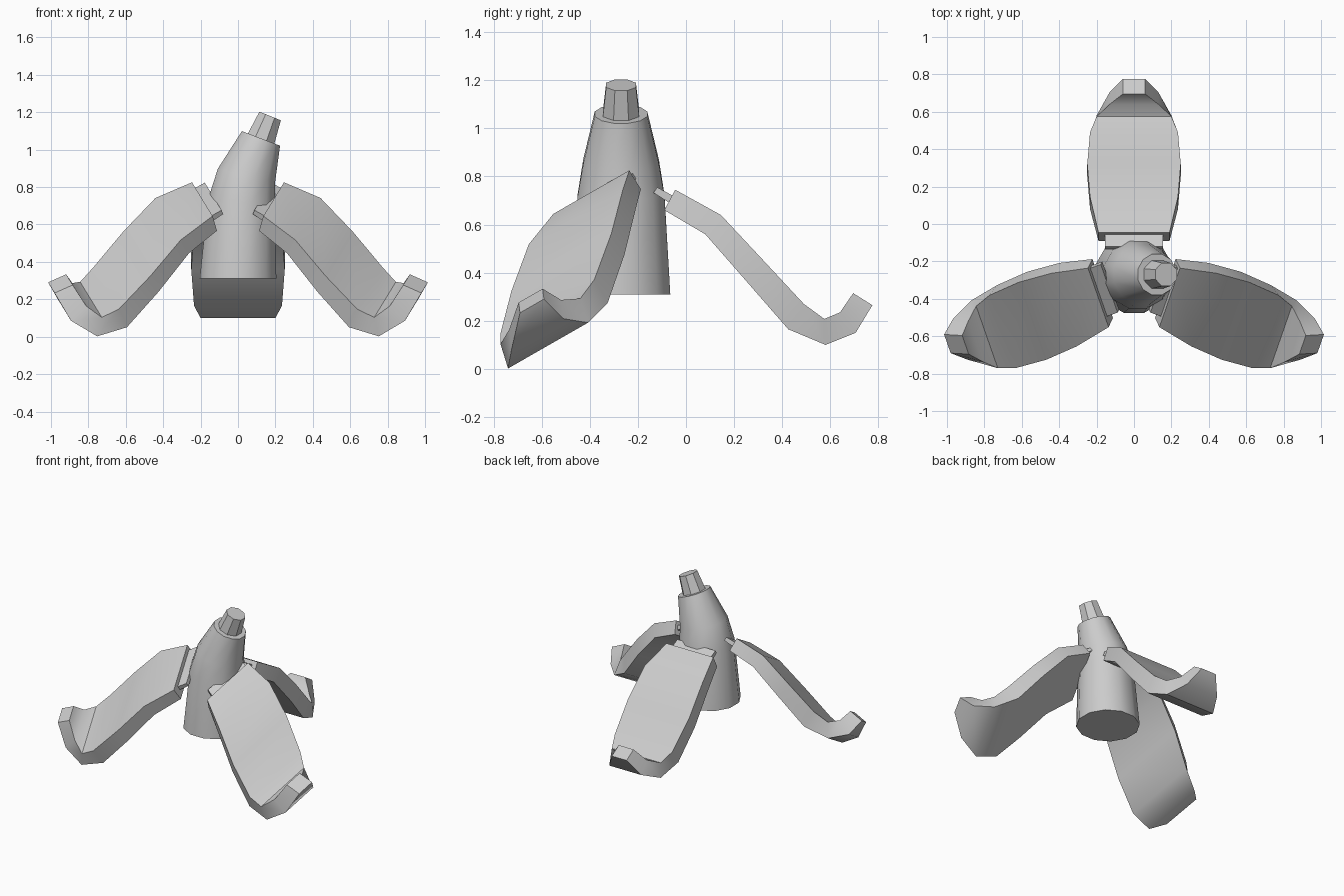
import bpy, bmesh, math
from mathutils import Vector

if "Cube" in bpy.data.objects:
    bpy.data.objects.remove(bpy.data.objects["Cube"])

grey = bpy.data.materials.new("plain_grey")
grey.diffuse_color = (0.6, 0.6, 0.6, 1)
grey.use_nodes = True
grey.node_tree.nodes["Principled BSDF"].inputs["Base Color"].default_value = grey.diffuse_color


def loft(name, rings):
    """Skin a closed tube through equal-length rings and cap both ends."""
    bm = bmesh.new()
    loops = [[bm.verts.new(p) for p in ring] for ring in rings]
    n = len(loops[0])
    for a, b in zip(loops, loops[1:]):
        for i in range(n):
            j = (i + 1) % n
            bm.faces.new((a[i], a[j], b[j], b[i]))
    bm.faces.new(loops[0])
    bm.faces.new(loops[-1])
    bmesh.ops.recalc_face_normals(bm, faces=bm.faces)
    mesh = bpy.data.meshes.new(name)
    bm.to_mesh(mesh)
    bm.free()
    mesh.materials.append(grey)
    obj = bpy.data.objects.new(name, mesh)
    bpy.context.collection.objects.link(obj)
    bpy.ops.object.select_all(action='DESELECT')
    obj.select_set(True)
    bpy.context.view_layer.objects.active = obj
    bpy.ops.object.shade_smooth_by_angle(angle=math.radians(42))
    return obj


def tilted_ring(cx, z, r, tilt, sides):
    """Circle around the body axis, leaning towards +x."""
    a = math.radians(tilt)
    pts = []
    for i in range(sides):
        t = 2 * math.pi * (i + 0.5) / sides
        u, v = r * math.cos(t), r * math.sin(t)
        pts.append((cx + u * math.cos(a), -0.27 + v, z - u * math.sin(a)))
    return pts


# Leaning body and its narrow tip
loft("body", [tilted_ring(*s, 12) for s in (
    (0, 0.31, 0.212, 0), (0.02, 0.72, 0.187, 5),
    (0.045, 0.86, 0.163, 14), (0.123, 1.06, 0.113, 21))])
loft("tip", [tilted_ring(*s, 8) for s in (
    (0.12, 1.05, 0.083, 22), (0.172, 1.18, 0.067, 22))])

# Leaf stations: half width, upper (y, z), lower (y, z)
LEAF = (
    (0.19, -0.045, 0.745, -0.09, 0.66),
    (0.235, 0.145, 0.64, 0.08, 0.56),
    (0.25, 0.32, 0.453, 0.255, 0.36),
    (0.235, 0.49, 0.27, 0.425, 0.165),
    (0.20, 0.575, 0.208, 0.58, 0.10),
    (0.13, 0.64, 0.235, 0.705, 0.15),
    (0.06, 0.695, 0.315, 0.775, 0.265),
)
# Thin joint plate between leaf and body
JOINT = (
    (0.155, -0.12, 0.755, -0.135, 0.732),
    (0.155, -0.045, 0.715, -0.06, 0.685),
)


def strip(name, stations, origin, ax, ay, az, lift):
    def place(x, y, z, up):
        return (Vector(origin) + x * Vector(ax) + y * Vector(ay)
                + z * Vector(az) + up * Vector(lift))
    loft(name, [[place(-w, uy, uz, 1), place(w, uy, uz, 1),
                 place(w, ly, lz, 0), place(-w, ly, lz, 0)]
                for w, uy, uz, ly, lz in stations])


# Rear leaf is straight, the front pair is slanted and mirrored
frames = {"rear": ((0, 0, 0), (1, 0, 0), (0, 1, 0), (0, 0, 1), (0, 0, 0))}
for side, s in (("right", 1), ("left", -1)):
    frames[side] = ((0.254 * s, -0.376, -0.003), (-0.29 * s, -0.83, -0.475),
                    (0.96 * s, -0.341, 0), (0, 0, 1),
                    (-0.02 * s, -0.033, -0.007))
for side, frame in frames.items():
    strip(side + "_leaf", LEAF, *frame)
    strip(side + "_joint", JOINT, *frame[:4], [c * 0.3 for c in frame[4]])
